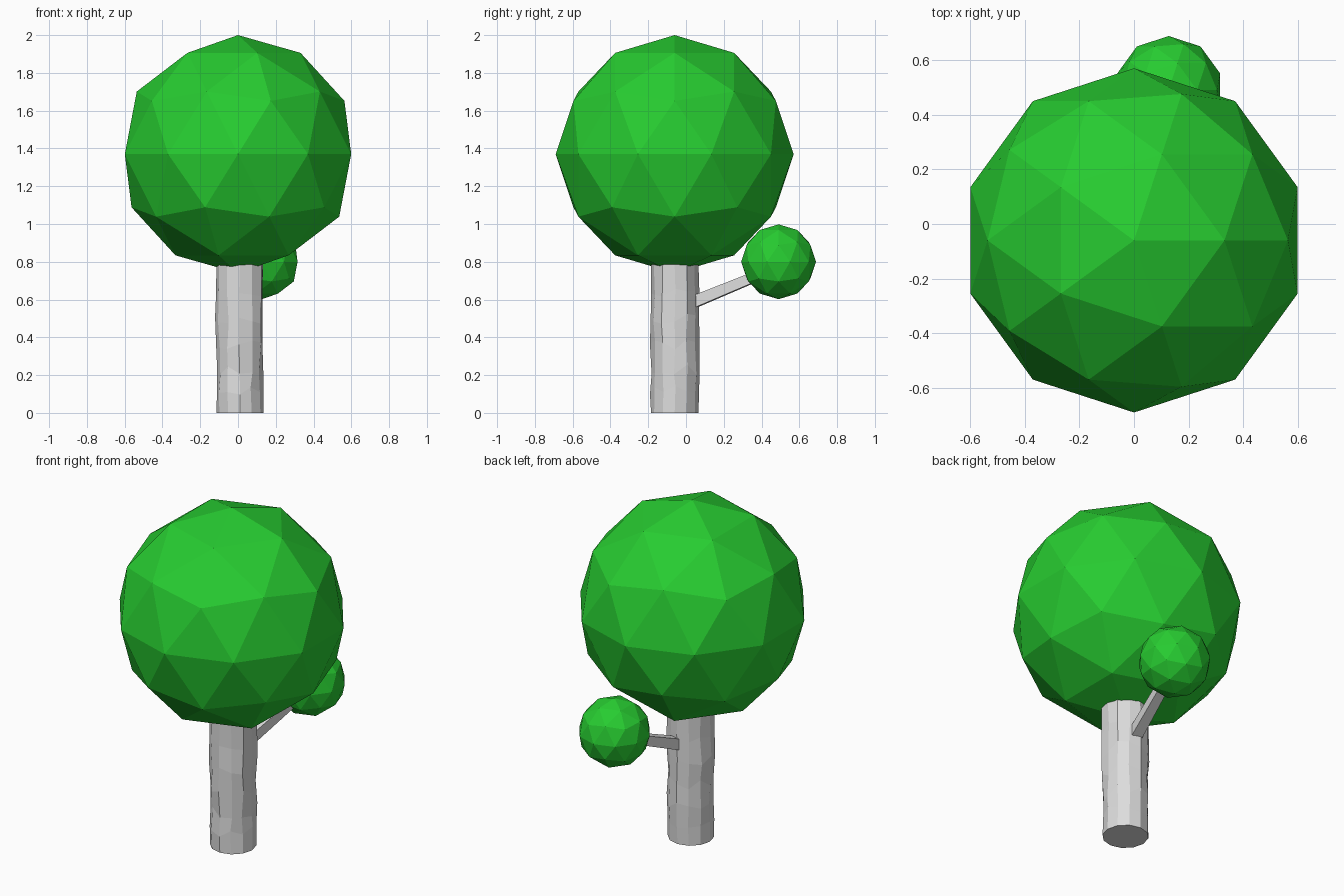
import bpy
import bmesh
import math
import random
from mathutils import Vector

random.seed(4)

cube = bpy.data.objects.get("Cube")
if cube:
    bpy.data.objects.remove(cube, do_unlink=True)


def make_material(name, colour):
    mat = bpy.data.materials.new(name)
    mat.use_nodes = True
    mat.diffuse_color = colour
    mat.node_tree.nodes["Principled BSDF"].inputs["Base Color"].default_value = colour
    return mat


def add_object(name, bm, mat, location):
    bmesh.ops.recalc_face_normals(bm, faces=bm.faces)
    mesh = bpy.data.meshes.new(name)
    bm.to_mesh(mesh)
    bm.free()
    mesh.materials.append(mat)
    obj = bpy.data.objects.new(name, mesh)
    obj.location = location
    bpy.context.collection.objects.link(obj)
    return obj


def add_foliage(name, radius, location):
    bm = bmesh.new()
    bmesh.ops.create_icosphere(bm, subdivisions=2, radius=radius)
    return add_object(name, bm, leaf_green, location)


def add_rings(bm, rings):
    """Skin a list of vertex rings and cap both ends."""
    loops = [[bm.verts.new(p) for p in ring] for ring in rings]
    count = len(loops[0])
    for low, high in zip(loops, loops[1:]):
        for i in range(count):
            j = (i + 1) % count
            bm.faces.new((low[i], low[j], high[j], high[i]))
    bm.faces.new(loops[0][::-1])
    bm.faces.new(loops[-1])


leaf_green = make_material("leaf green", (0.02, 0.6, 0.03, 1))
bark_grey = make_material("bark grey", (0.72, 0.72, 0.72, 1))

# Foliage: faceted balls
add_foliage("crown", 0.63, (0, -0.06, 1.37))
add_foliage("side_foliage", 0.198, (0.127, 0.49, 0.8))

# Trunk: twelve-sided column with slightly uneven bark
SIDES = 12
trunk_rings = []
for z in (0, 0.12, 0.23, 0.36, 0.5, 0.64, 0.88):
    rough = 0.007 if z else 0
    ring = []
    for i in range(SIDES):
        angle = math.tau * i / SIDES + random.uniform(-rough, rough) * 6
        r = 0.125 + random.uniform(-rough, rough)
        lift = random.uniform(-rough, rough) * 4
        ring.append((r * math.cos(angle), r * math.sin(angle), z + lift))
    trunk_rings.append(ring)
bm = bmesh.new()
add_rings(bm, trunk_rings)
add_object("trunk", bm, bark_grey, (0.01, -0.06, 0))

# Branch: square tapering limb from the trunk into the side foliage
start, end = Vector((0.015, 0.0, 0.57)), Vector((0.12, 0.45, 0.755))
along = (end - start).normalized()
side = along.cross(Vector((0, 0, 1))).normalized()
up = side.cross(along)
bm = bmesh.new()
add_rings(bm, [[centre + half * (a * side + b * up)
                for a, b in ((-1, -1), (1, -1), (1, 1), (-1, 1))]
               for centre, half in ((start, 0.032), (end, 0.025))])
add_object("branch", bm, bark_grey, (0, 0, 0))
